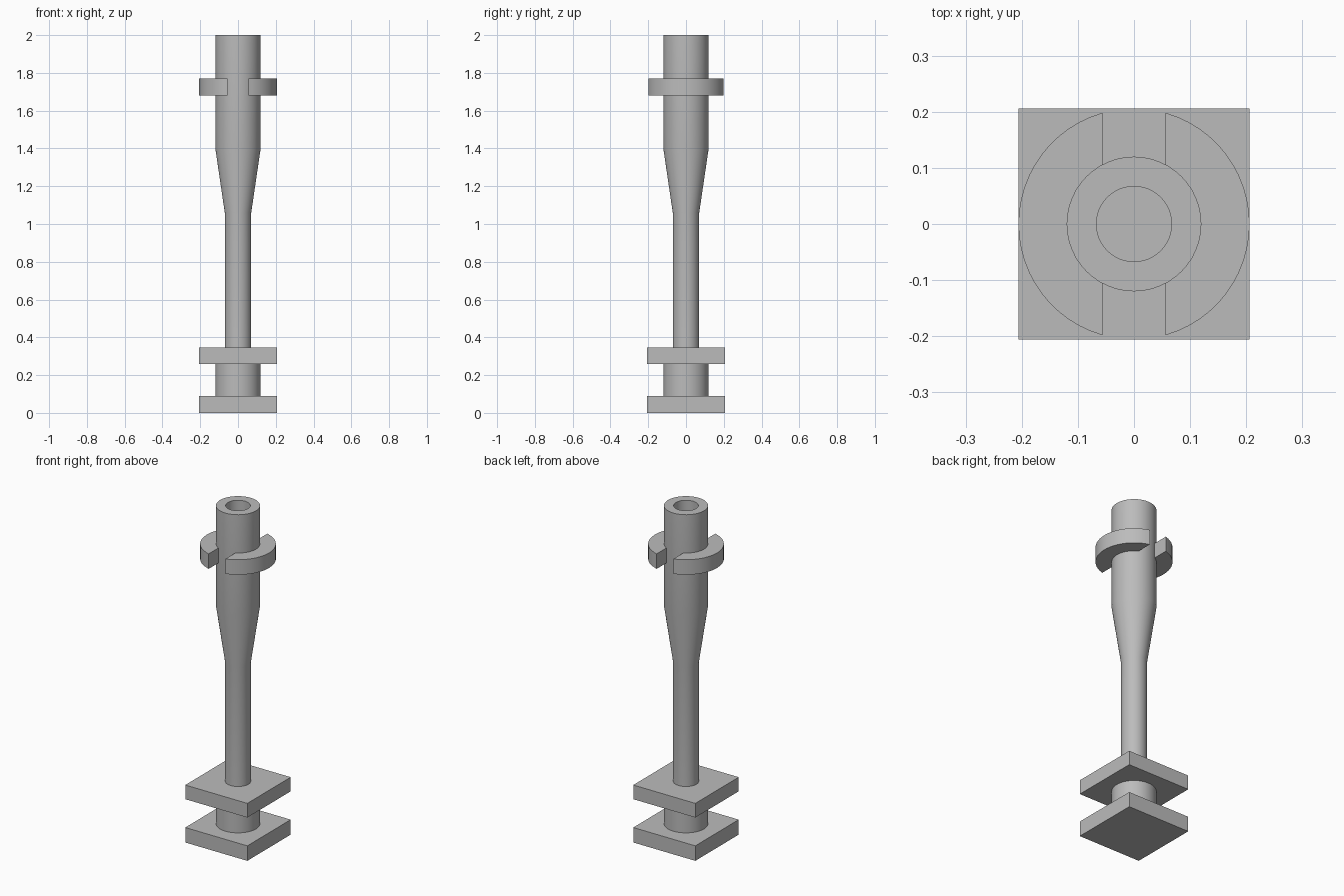
import bpy, bmesh, math

cube = bpy.data.objects.get("Cube")
if cube:
    bpy.data.objects.remove(cube, do_unlink=True)

grey = bpy.data.materials.new("plain grey")
grey.use_nodes = True
grey.diffuse_color = (0.5, 0.5, 0.5, 1)
grey.node_tree.nodes["Principled BSDF"].inputs["Base Color"].default_value = (0.5, 0.5, 0.5, 1)

SEGMENTS = 48
TUBE_R, STEM_R, BORE_R = 0.12, 0.07, 0.067
FLANGE_R, GAP = 0.206, 0.056


def finish(name, bm, smooth=True):
    bmesh.ops.recalc_face_normals(bm, faces=bm.faces)
    mesh = bpy.data.meshes.new(name)
    bm.to_mesh(mesh)
    bm.free()
    mesh.materials.append(grey)
    obj = bpy.data.objects.new(name, mesh)
    bpy.context.collection.objects.link(obj)
    if smooth:
        bpy.ops.object.select_all(action='DESELECT')
        obj.select_set(True)
        bpy.context.view_layer.objects.active = obj
        bpy.ops.object.shade_smooth_by_angle(angle=math.radians(20))
    return obj


def lathe(name, profile):
    """Turn a list of (radius, height) points into a closed solid with flat end caps."""
    bm = bmesh.new()
    rings = []
    for r, z in profile:
        angles = [2 * math.pi * i / SEGMENTS for i in range(SEGMENTS)]
        rings.append([bm.verts.new((r * math.cos(a), r * math.sin(a), z)) for a in angles])
    for low, high in zip(rings, rings[1:]):
        for i in range(SEGMENTS):
            j = (i + 1) % SEGMENTS
            bm.faces.new((low[i], low[j], high[j], high[i]))
    bm.faces.new(rings[0])
    bm.faces.new(rings[-1])
    return finish(name, bm)


def plate(name, bottom, top, half=0.206):
    bm = bmesh.new()
    bmesh.ops.create_cube(bm, size=1)
    for v in bm.verts:
        v.co = (v.co.x * 2 * half, v.co.y * 2 * half, top if v.co.z > 0 else bottom)
    return finish(name, bm, smooth=False)


def flange(name, side, bottom=1.68, top=1.77):
    """Half collar ending in straight cuts parallel to y."""
    def arc(r, steps=24):
        end = math.acos(GAP / r)
        angles = [-end + 2 * end * i / steps for i in range(steps + 1)]
        return [(side * r * math.cos(a), r * math.sin(a)) for a in angles]

    outline = arc(FLANGE_R) + arc(TUBE_R - 0.003)[::-1]
    bm = bmesh.new()
    base = bm.faces.new([bm.verts.new((x, y, bottom)) for x, y in outline])
    grown = bmesh.ops.extrude_face_region(bm, geom=[base], use_keep_orig=True)
    for v in grown["geom"]:
        if isinstance(v, bmesh.types.BMVert):
            v.co.z = top
    return finish(name, bm)


# Square base and the short round spacer between its plates
plate("lower_plate", 0, 0.09)
lathe("spacer", [(TUBE_R, 0.09), (TUBE_R, 0.26)])
plate("upper_plate", 0.26, 0.345)

# Slim stem flaring into a hollow-topped tube
lathe("stem_and_tube", [(STEM_R, 0.345), (STEM_R, 1.06), (TUBE_R, 1.4), (TUBE_R, 2.0),
                        (BORE_R, 2.0), (BORE_R, 1.4)])

# Split collar near the top
flange("left_flange", 1)
flange("right_flange", -1)
